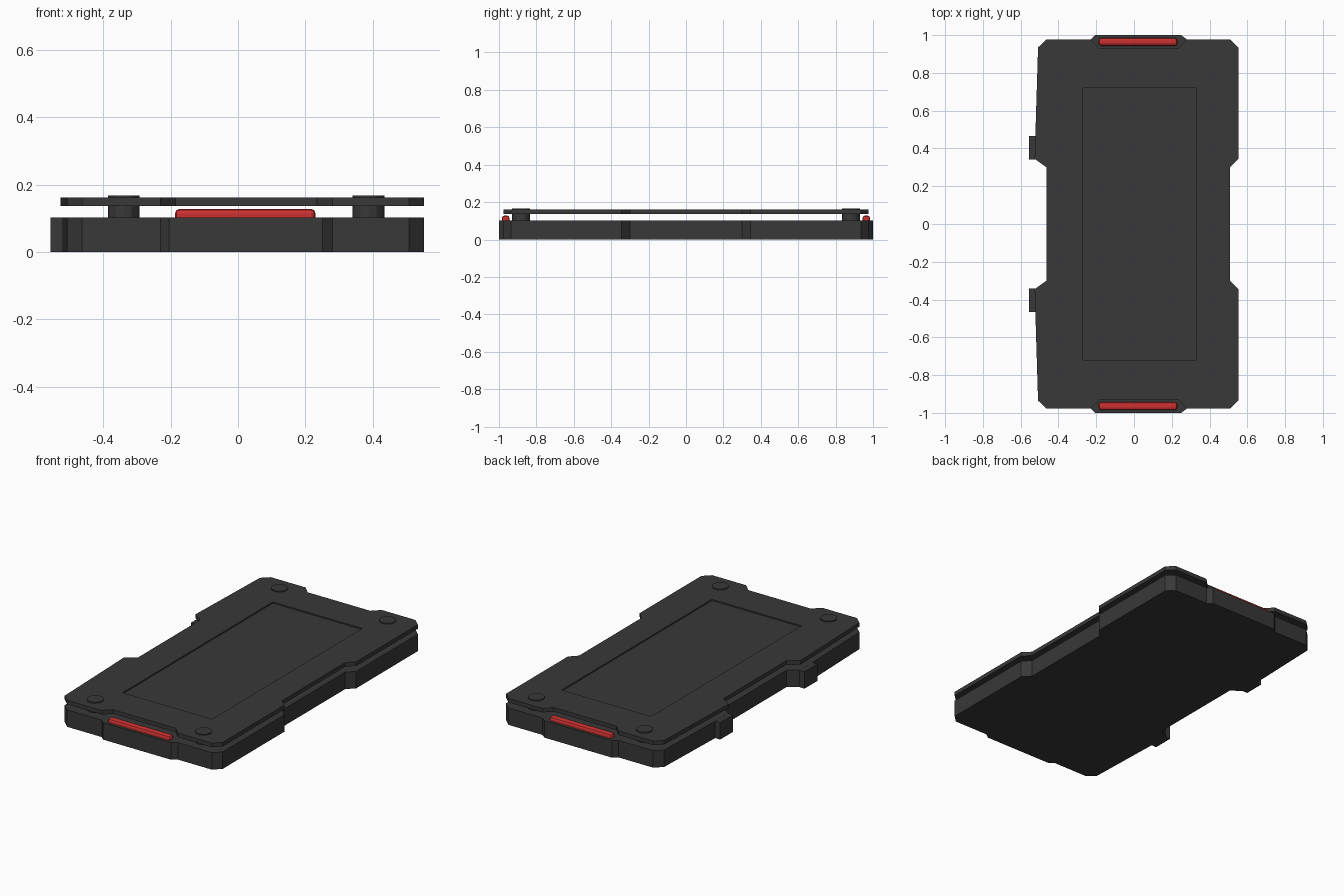
import bpy, bmesh

if "Cube" in bpy.data.objects:
    bpy.data.objects.remove(bpy.data.objects["Cube"])

dark = bpy.data.materials.new("dark_shell")
dark.diffuse_color = (0.04, 0.04, 0.04, 1)
dark.use_nodes = True
dark.node_tree.nodes["Principled BSDF"].inputs["Base Color"].default_value = dark.diffuse_color
red = bpy.data.materials.new("red_light")
red.diffuse_color = (0.6, 0.03, 0.03, 1)
red.use_nodes = True
red.node_tree.nodes["Principled BSDF"].inputs["Base Color"].default_value = red.diffuse_color


def finish(name, bm, mat):
    bmesh.ops.recalc_face_normals(bm, faces=bm.faces)
    me = bpy.data.meshes.new(name)
    bm.to_mesh(me)
    bm.free()
    ob = bpy.data.objects.new(name, me)
    bpy.context.collection.objects.link(ob)
    me.materials.append(mat)
    return ob


def prism(name, outline, z0, z1):
    bm = bmesh.new()
    face = bm.faces.new([bm.verts.new((x, y, z0)) for x, y in outline])
    ext = bmesh.ops.extrude_face_region(bm, geom=[face])
    bmesh.ops.translate(bm, vec=(0, 0, z1 - z0),
                        verts=[v for v in ext["geom"] if isinstance(v, bmesh.types.BMVert)])
    return finish(name, bm, dark)


def box(name, x0, x1, y0, y1, z0, z1, mat=dark, bevel=0):
    bm = bmesh.new()
    bmesh.ops.create_cube(bm, size=1)
    for v in bm.verts:
        v.co = (x1 if v.co.x > 0 else x0, y1 if v.co.y > 0 else y0, z1 if v.co.z > 0 else z0)
    if bevel:
        bmesh.ops.bevel(bm, geom=bm.edges[:], offset=bevel, segments=2, profile=0.5, affect='EDGES')
    return finish(name, bm, mat)


def mirrored(half):
    """Half outline from right waist to left waist, mirrored across y = 0."""
    return half + [(x, -y) for x, y in reversed(half)]


right_side = [(0.508, 0.30), (0.552, 0.345), (0.552, 0.935), (0.508, 0.977)]
left_side = [(-0.463, 0.977), (-0.508, 0.935), (-0.526, 0.345), (-0.463, 0.30)]

# Base slab with a bulge under each light
bulge = [(0.28, 0.977), (0.25, 1.0), (-0.205, 1.0), (-0.23, 0.977)]
prism("base_body", mirrored(right_side + bulge + left_side), 0, 0.103)

# Raised cover plate, notched around each light
notch = [(0.28, 0.977), (0.235, 0.932), (-0.185, 0.932), (-0.23, 0.977)]
plate = prism("cover_plate", mirrored(right_side + notch + left_side), 0.136, 0.161)

# Shallow screen recess in the plate
cutter = box("screen_cutter", -0.27, 0.33, -0.72, 0.72, 0.153, 0.2)
cutter.hide_render = True
cutter.hide_viewport = True
mod = plate.modifiers.new("screen_recess", 'BOOLEAN')
mod.operation = 'DIFFERENCE'
mod.object = cutter
mod.solver = 'EXACT'

for s, end in ((-1, "front"), (1, "back")):
    # Light bars
    ys = sorted((s * 0.943, s * 0.985))
    box(end + "_light_bar", -0.187, 0.23, *ys, 0.086, 0.128, red, 0.014)
    # Side tabs
    ys = sorted((s * 0.342, s * 0.466))
    box(end + "_side_tab", -0.556, -0.48, *ys, 0, 0.1025)
    # Standoff bolts joining plate and base
    for x, side in ((-0.339, "left"), (0.387, "right")):
        bm = bmesh.new()
        bmesh.ops.create_cone(bm, cap_ends=True, segments=12, radius1=0.047, radius2=0.047, depth=0.077)
        bmesh.ops.translate(bm, vec=(x, s * 0.882, 0.1285), verts=bm.verts)
        finish(f"{end}_{side}_bolt", bm, dark)
